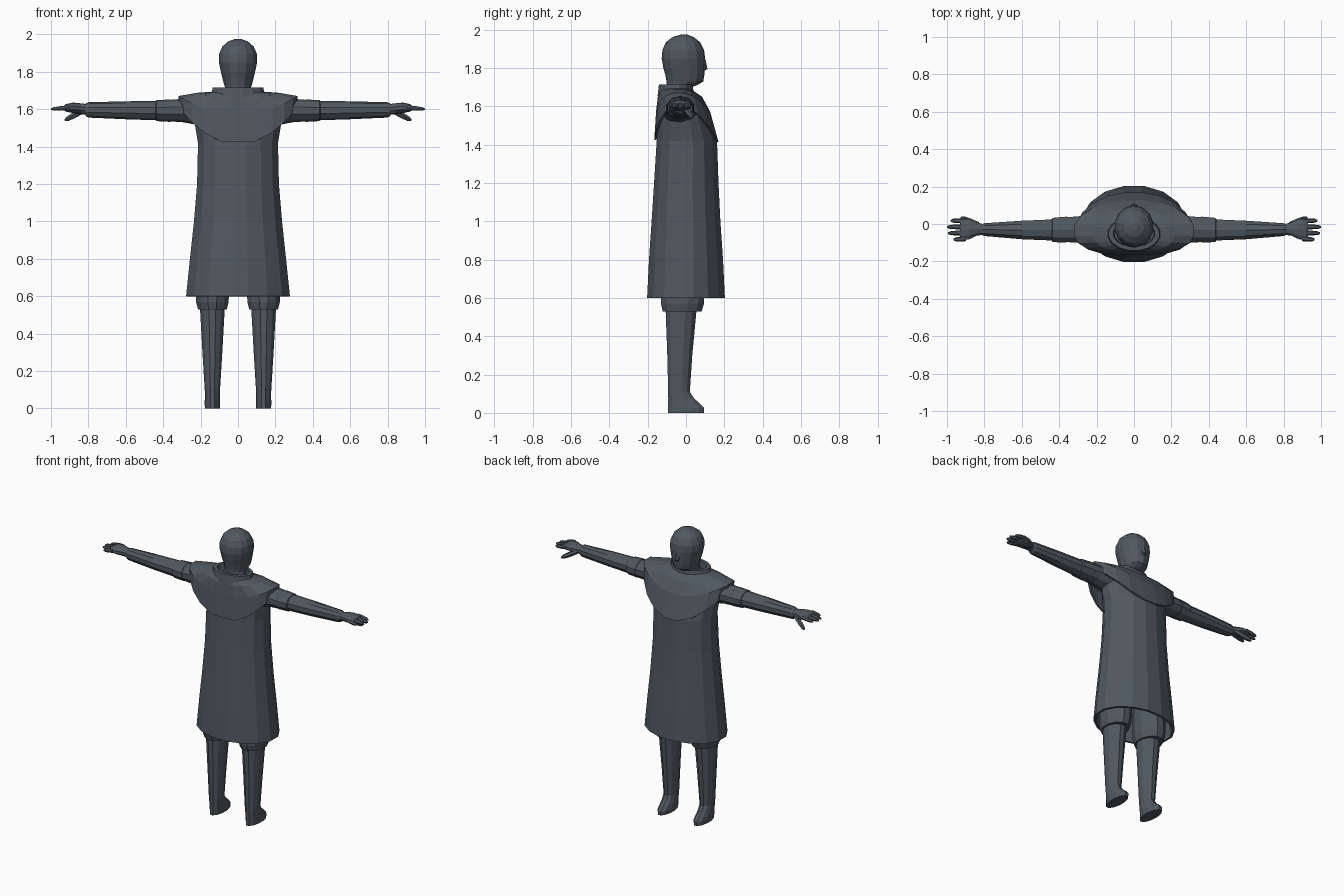
import bpy, bmesh
from math import sin, cos, pi, copysign
from mathutils import Vector

cube = bpy.data.objects.get("Cube")
if cube:
    bpy.data.objects.remove(cube, do_unlink=True)

# One slate colour for the whole figure
slate = bpy.data.materials.new("dark_slate")
slate.use_nodes = True
COLOR = (0.08, 0.1, 0.118, 1)
slate.diffuse_color = COLOR
slate.node_tree.nodes["Principled BSDF"].inputs["Base Color"].default_value = COLOR


def loft(name, rings, caps=True, closed=False, thickness=0):
    """Skin a list of equal point rings with quads."""
    bm = bmesh.new()
    rows = [[bm.verts.new(p) for p in ring] for ring in rings]
    pairs = list(zip(rows, rows[1:]))
    if closed:
        pairs.append((rows[-1], rows[0]))
    for a, b in pairs:
        for i in range(len(a)):
            j = (i + 1) % len(a)
            bm.faces.new((a[i], a[j], b[j], b[i]))
    if caps and not closed:
        bm.faces.new(rows[0])
        bm.faces.new(rows[-1])
    bmesh.ops.recalc_face_normals(bm, faces=bm.faces)
    mesh = bpy.data.meshes.new(name)
    bm.to_mesh(mesh)
    bm.free()
    mesh.materials.append(slate)
    obj = bpy.data.objects.new(name, mesh)
    bpy.context.collection.objects.link(obj)
    if thickness:
        mod = obj.modifiers.new("thickness", "SOLIDIFY")
        mod.thickness = thickness
        mod.offset = -1
    return obj


def level(z, half, back, front, cx=0, n=14, yc=None, z_side=None, back_pow=1.0):
    """Horizontal oval; sides may rise to z_side, the back may be squarer."""
    yc = (back + front) / 2 if yc is None else yc
    z_side = z if z_side is None else z_side
    points = []
    for i in range(n):
        a = 2 * pi * (i + 0.5) / n
        c, s = cos(a), sin(a)
        p = back_pow if s < 0 else 1
        u, v = copysign(abs(c) ** p, c), abs(s) ** p
        y = yc + (front - yc) * v if s > 0 else yc - (yc - back) * v
        points.append((cx + half * u, y, z + (z_side - z) * u * u))
    return points


def upright(x, y, z, ry, rz, side, n=10):
    """Oval facing along x, for the arms."""
    return [(side * x, y + ry * cos(2 * pi * (i + .5) / n),
             z + rz * sin(2 * pi * (i + .5) / n)) for i in range(n)]


def finger(name, start, end, radius):
    """Tapered six sided digit between two points."""
    a, b = Vector(start), Vector(end)
    d = (b - a).normalized()
    u = d.cross(Vector((0, 0, 1))).normalized()
    v = d.cross(u)
    rings = []
    for t, k in ((0, 1), (.5, 1), (.85, .8), (1, .35)):
        rings.append([a.lerp(b, t) + radius * k * (u * cos(i * pi / 3) + v * sin(i * pi / 3))
                      for i in range(6)])
    loft(name, rings)


# Long flared robe, open at the hem
loft("robe", [level(*r, n=16) for r in (
    (.60, .283, -.207, .207), (.80, .262, -.197, .197), (1.0, .24, -.183, .183),
    (1.2, .223, -.17, .173), (1.42, .218, -.156, .165), (1.52, .235, -.143, .13),
    (1.60, .23, -.13, .09), (1.65, .16, -.11, .05))], caps=False, thickness=.015)

# Shoulder cape draped to a point at front and back
loft("shoulder_cape", [
    level(z, h, b, f, n=20, yc=-.03, z_side=zs, back_pow=.7) for z, zs, h, b, f in (
        (1.69, 1.695, .12, -.13, .025), (1.65, 1.688, .22, -.148, .085),
        (1.57, 1.672, .322, -.157, .128), (1.41, 1.60, .31, -.167, .172))],
    caps=False, thickness=.012)

# Rolled collar around the neck
loft("collar", [level(*r, n=16) for r in (
    (1.655, .15, -.15, .045), (1.715, .138, -.143, .035),
    (1.715, .112, -.122, .02), (1.655, .105, -.118, .015))], closed=True)

# Neck, jaw and skull
loft("head", [level(*r) for r in (
    (1.62, .075, -.10, .02), (1.70, .072, -.10, .028), (1.712, .07, -.1, .06),
    (1.73, .076, -.102, .09), (1.765, .085, -.108, .096), (1.80, .094, -.118, .098),
    (1.85, .105, -.127, .10), (1.895, .104, -.123, .094), (1.935, .086, -.105, .073),
    (1.962, .054, -.07, .04), (1.974, .02, -.03, .01))])

# Nose
loft("nose", [level(*r, n=6) for r in (
    (1.787, .014, .07, .10), (1.796, .018, .07, .112), (1.845, .008, .07, .102))])

for side, word in ((1, "left"), (-1, "right")):
    # Trouser leg under the robe, and boot with forward foot
    loft(word + "_trouser_leg", [level(*r, cx=side * .137, n=12) for r in (
        (.53, .08, -.125, .085), (.57, .09, -.135, .098),
        (.72, .095, -.13, .10), (.95, .10, -.12, .11))])
    loft(word + "_boot", [level(*r, cx=side * .137, n=12) for r in (
        (0, .041, -.097, .098), (.025, .043, -.097, .098), (.05, .042, -.096, .075),
        (.075, .041, -.095, .045), (.11, .043, -.095, .022), (.30, .055, -.10, .035),
        (.56, .07, -.11, .06))])

    # Short outer sleeve with a cuff band, then the close inner sleeve
    loft(word + "_outer_sleeve", [upright(*r, side) for r in (
        (.16, -.03, 1.585, .10, .08), (.30, -.03, 1.593, .074, .062),
        (.36, -.03, 1.592, .07, .058), (.362, -.03, 1.592, .073, .06),
        (.435, -.032, 1.592, .068, .056), (.44, -.032, 1.592, .06, .05))])
    loft(word + "_inner_sleeve", [upright(*r, side) for r in (
        (.42, -.032, 1.592, .06, .052), (.60, -.032, 1.594, .052, .048),
        (.80, -.03, 1.596, .036, .041), (.815, -.03, 1.597, .03, .033))])

    # Hand
    loft(word + "_palm", [upright(*r, side) for r in (
        (.79, -.03, 1.598, .027, .027), (.84, -.027, 1.602, .037, .029),
        (.88, -.028, 1.607, .056, .028), (.92, -.03, 1.607, .06, .02),
        (.93, -.03, 1.606, .054, .013))])
    for i, tip in enumerate((.98, 1, .995, .965)):
        y = .017 - i * .032
        finger(f"{word}_finger_{i + 1}", (side * .90, y, 1.61),
               (side * tip, y * 1.05, 1.60), .013)
    finger(word + "_thumb", (side * .835, -.005, 1.59), (side * .925, .035, 1.54), .016)
